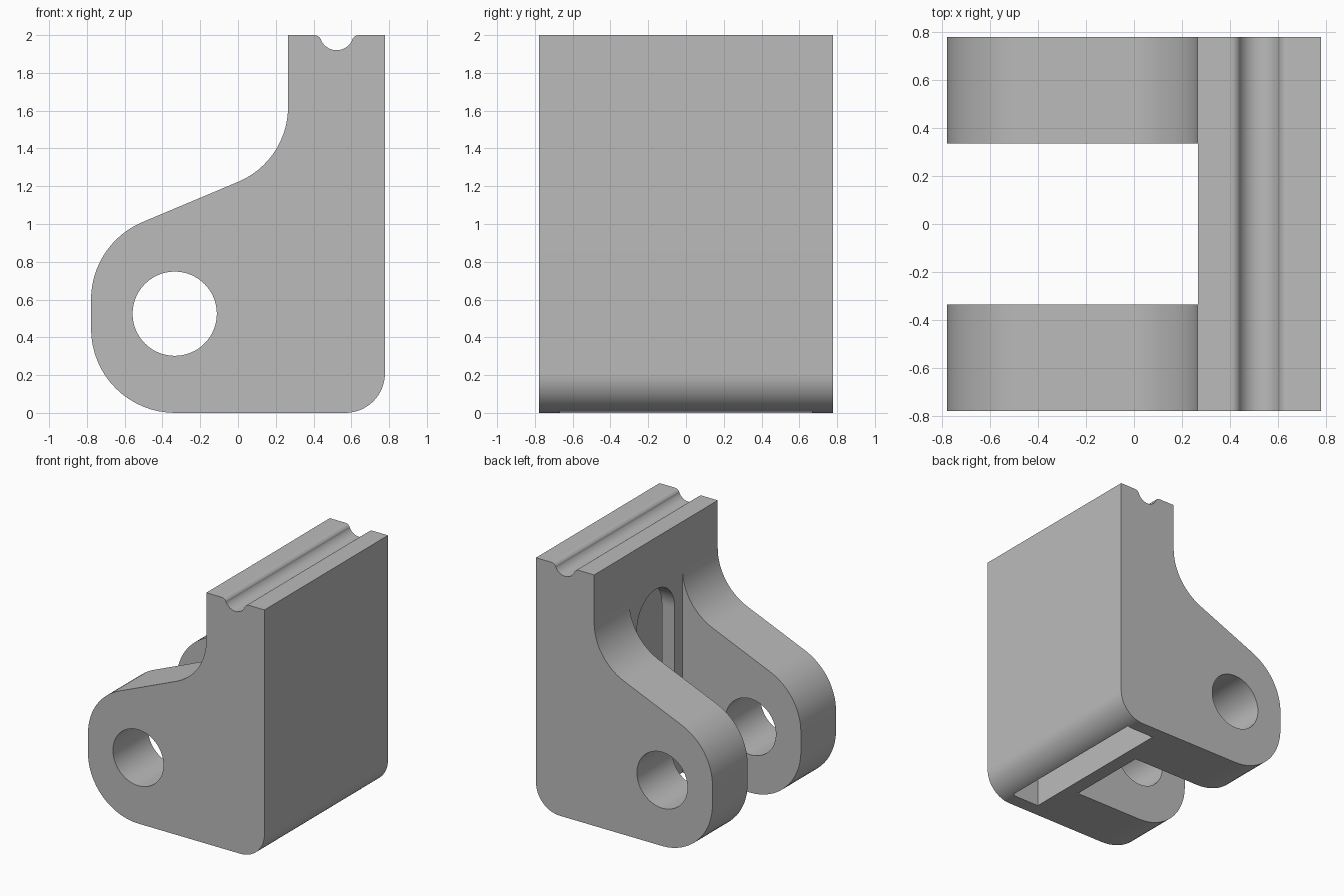
import bpy
import bmesh
from math import cos, sin, radians, pi

cube = bpy.data.objects.get("Cube")
if cube:
    bpy.data.objects.remove(cube, do_unlink=True)

grey = bpy.data.materials.new("light_grey")
grey.use_nodes = True
colour = (0.5, 0.5, 0.5, 1)
grey.diffuse_color = colour
grey.node_tree.nodes["Principled BSDF"].inputs["Base Color"].default_value = colour


def arc(cx, cz, r, start, end, steps=16):
    """Points on an arc, angles in degrees."""
    angles = [radians(start + (end - start) * i / steps) for i in range(steps + 1)]
    return [(cx + r * cos(a), cz + r * sin(a)) for a in angles]


def prism(name, points, low, high, axis="y"):
    """Extrude an outline along y (points are x, z) or along x (points are y, z)."""
    bm = bmesh.new()
    place = (lambda u, v: (u, low, v)) if axis == "y" else (lambda u, v: (low, u, v))
    face = bm.faces.new([bm.verts.new(place(u, v)) for u, v in points])
    moved = bmesh.ops.extrude_face_region(bm, geom=[face])["geom"]
    verts = [g for g in moved if isinstance(g, bmesh.types.BMVert)]
    step = (0, high - low, 0) if axis == "y" else (high - low, 0, 0)
    bmesh.ops.translate(bm, verts=verts, vec=step)
    bmesh.ops.recalc_face_normals(bm, faces=bm.faces)
    mesh = bpy.data.meshes.new(name)
    bm.to_mesh(mesh)
    bm.free()
    mesh.materials.append(grey)
    obj = bpy.data.objects.new(name, mesh)
    bpy.context.collection.objects.link(obj)
    return obj


def rectangle(u0, u1, v0, v1):
    return [(u0, v0), (u1, v0), (u1, v1), (u0, v1)]


HALF = 0.778      # half width and half depth
WALL = 0.265      # inner face of the upright wall
SLOPE = 22.5      # slope of the shoulder

# Side outline: base, upright wall with grooved top, sloping shoulder, round nose
outline = (
    arc(0.568, 0.21, 0.21, -90, 0)
    + [(HALF, 2.0)]
    + arc(0.642, 1.958, 0.042, 90, 155.4, 8)
    + arc(0.522, 2.01, 0.09, -24.6, -155.4, 20)
    + arc(0.402, 1.958, 0.042, 24.6, 90, 8)
    + [(WALL, 2.0)]
    + arc(WALL - 0.43, 1.62, 0.43, 0, SLOPE - 90)
    + arc(-0.333, 0.6, 0.445, 90 + SLOPE, 180)
    + arc(-0.333, 0.445, 0.445, 180, 270)
)
bracket = prism("bracket_body", outline, -HALF, HALF)

# Cutters: gap between cheeks, pin hole, slot from below, arched wall opening
window = [(-0.238, 0.25), (0.238, 0.25)] + arc(0, 1.35, 0.238, 0, 180, 32)
cutters = [
    prism("cheek_gap_cutter", rectangle(-1, WALL + 0.001, -0.5, 2.5), -0.335, 0.335),
    prism("pin_hole_cutter", arc(-0.335, 0.525, 0.223, 0, 354.375, 63), -1, 1),
    prism("slot_cutter", rectangle(0.38, 0.62, -0.2, 1.65), -0.668, 0.668),
    prism("window_cutter", window, 0.1, 0.5, axis="x"),
]

bpy.ops.object.select_all(action="DESELECT")
bpy.context.view_layer.objects.active = bracket
bracket.select_set(True)
for cutter in cutters:
    cutter.hide_render = True
    cut = bracket.modifiers.new(cutter.name, "BOOLEAN")
    cut.operation = "DIFFERENCE"
    cut.solver = "EXACT"
    cut.object = cutter
    bpy.ops.object.modifier_apply(modifier=cut.name)
    bpy.data.objects.remove(cutter, do_unlink=True)

# Smooth curves with crisp edges
bpy.ops.object.shade_smooth_by_angle(angle=radians(30))
